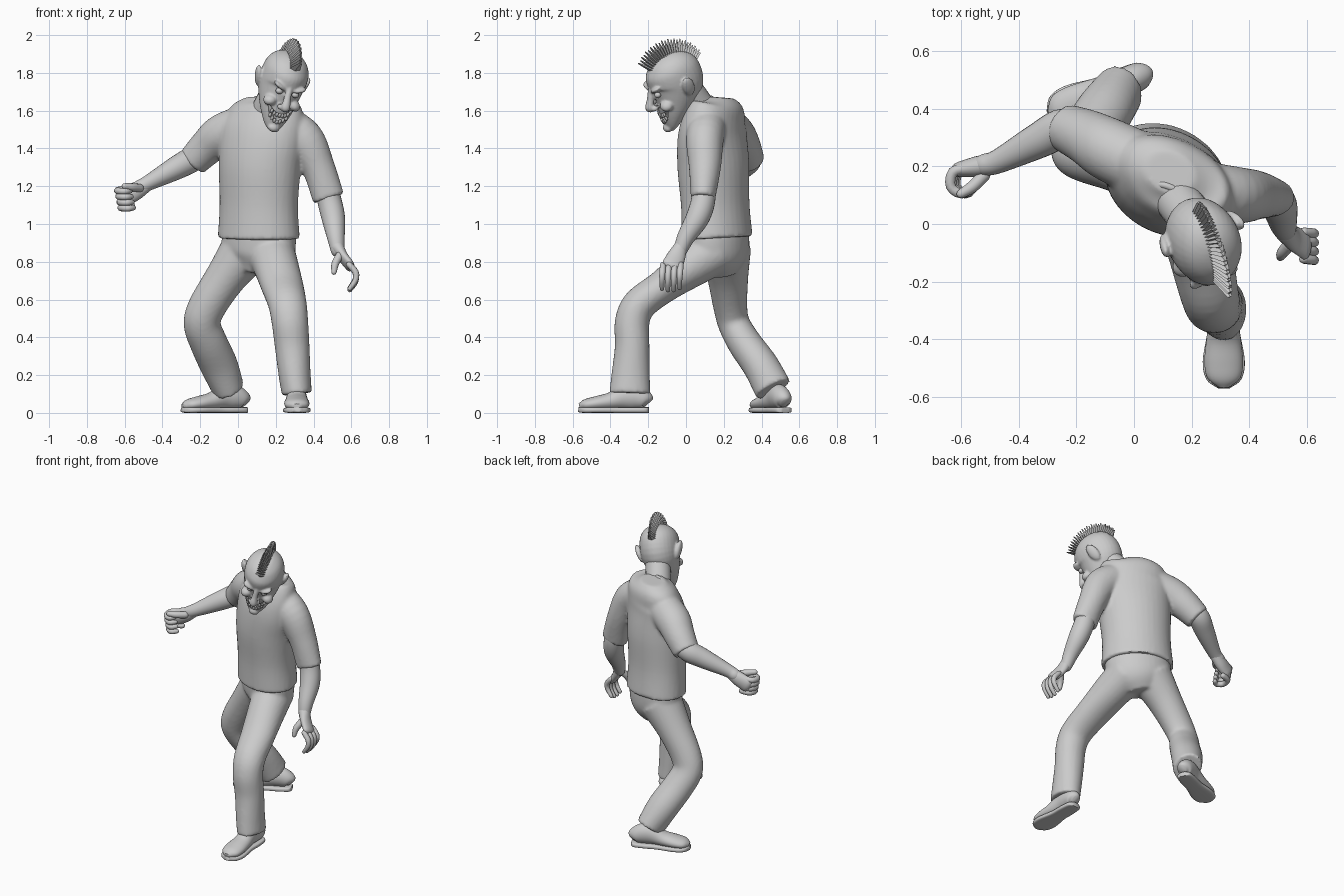
import bpy, bmesh, math
from mathutils import Vector, Matrix

if "Cube" in bpy.data.objects:
    bpy.data.objects.remove(bpy.data.objects["Cube"])

X, Y, Z = Vector((1, 0, 0)), Vector((0, 1, 0)), Vector((0, 0, 1))


def make(name, bm, M=None):
    bmesh.ops.recalc_face_normals(bm, faces=bm.faces)
    if M:
        bm.transform(M)
    me = bpy.data.meshes.new(name)
    bm.to_mesh(me)
    bm.free()
    ob = bpy.data.objects.new(name, me)
    bpy.context.collection.objects.link(ob)
    return ob


def smooth(ob, angle=50):
    bpy.ops.object.select_all(action='DESELECT')
    ob.select_set(True)
    bpy.context.view_layer.objects.active = ob
    bpy.ops.object.shade_smooth_by_angle(angle=math.radians(angle))
    return ob


def tube(name, pts, side=X, n=24, M=None, rounded=False, power=1.0, steps=5):
    """Loft ellipses (x, y, z, ra[, rb]) along a smooth path."""
    pts = [Vector(p if len(p) == 5 else (*p, p[3])) for p in pts]
    ext = [pts[0] * 2 - pts[1]] + pts + [pts[-1] * 2 - pts[-2]]
    rings = []
    for i in range(1, len(ext) - 2):
        a, b, c, d = ext[i - 1:i + 3]
        for k in range(steps):
            t = k / steps
            rings.append(0.5 * (2 * b + (c - a) * t + (2 * a - 5 * b + 4 * c - d) * t * t
                                + (3 * b - a - 3 * c + d) * t ** 3))
    rings.append(pts[-1])
    data = []
    for i, r in enumerate(rings):
        t = (rings[min(i + 1, len(rings) - 1)] - rings[max(i - 1, 0)]).to_3d().normalized()
        data.append((r.to_3d(), t, r[3], r[4]))
    if rounded:
        for end, s in ((0, -1), (-1, 1)):
            p, t, ra, rb = data[end]
            m = min(ra, rb)
            caps = [(p + t * s * m * h, t, ra * f, rb * f) for h, f in ((.5, .86), (.85, .5), (.97, .2))]
            data = data + caps if s > 0 else caps[::-1] + data
    bm = bmesh.new()
    loops = []
    for p, t, ra, rb in data:
        u = (side - t * t.dot(side)).normalized()
        v = t.cross(u)
        loop = []
        for k in range(n):
            c, s = math.cos(math.tau * k / n), math.sin(math.tau * k / n)
            c, s = (math.copysign(abs(q) ** power, q) for q in (c, s))
            loop.append(bm.verts.new(p + u * c * ra + v * s * rb))
        loops.append(loop)
    for a, b in zip(loops, loops[1:]):
        for k in range(n):
            bm.faces.new((a[k], a[(k + 1) % n], b[(k + 1) % n], b[k]))
    bm.faces.new(loops[0])
    bm.faces.new(loops[-1])
    return smooth(make(name, bm, M))


def ball(name, loc, size, tilt=0, M=None):
    bm = bmesh.new()
    L = Matrix.Translation(loc) @ Matrix.Rotation(tilt, 4, 'Y') @ Matrix.Diagonal((*size, 1))
    bmesh.ops.create_uvsphere(bm, u_segments=24, v_segments=14, radius=1, matrix=L)
    return smooth(make(name, bm, M))


def bake(ob):
    dg = bpy.context.evaluated_depsgraph_get()
    me = bpy.data.meshes.new_from_object(ob.evaluated_get(dg))
    ob.modifiers.clear()
    ob.data = me
    return smooth(ob)


def fuse(name, parts, voxel, iters):
    with bpy.context.temp_override(active_object=parts[0], object=parts[0], selected_editable_objects=parts,
                                   selected_objects=parts):
        bpy.ops.object.join()
    ob = parts[0]
    ob.name = name
    r = ob.modifiers.new("remesh", 'REMESH')
    r.mode, r.voxel_size = 'VOXEL', voxel
    s = ob.modifiers.new("smooth", 'SMOOTH')
    s.factor, s.iterations = 0.5, iters
    return bake(ob)


# Shirt: twisted torso plus two sleeves
turn = Vector((.88, -.47, 0))
torso = tube("torso", [(.11, .165, .925, .228, .175), (.11, .155, 1.1, .217, .17), (.115, .145, 1.3, .228, .178),
                       (.125, .14, 1.45, .24, .165), (.13, .155, 1.55, .235, .145), (.125, .175, 1.62, .19, .12),
                       (.125, .18, 1.67, .09, .07)], side=turn, n=36)
sleeve_l = tube("sleeve", [(.22, .12, 1.54, .1), (.345, .10, 1.45, .108, .1), (.425, .1, 1.3, .088, .085),
                           (.48, .09, 1.135, .085, .065)])
sleeve_r = tube("sleeve", [(.06, .19, 1.53, .11), (-.08, .255, 1.475, .11), (-.16, .30, 1.41, .097),
                           (-.24, .335, 1.33, .083)], side=Z)
fuse("shirt", [torso, sleeve_l, sleeve_r], .011, 4)
collar = []
for k in range(25):
    a = math.tau * k / 24
    c = Vector((.15, .065, 1.60)) + Vector((.9, -.35, 0)) * .09 * math.cos(a) \
        + Vector((-.03, .065, .068)) * math.sin(a)
    collar.append((*c, .013))
tube("collar", collar, side=Vector((0, -.7, .7)), n=8, steps=2)

# Trousers: pelvis plus two bent legs
pelvis = tube("pelvis", [(.11, .165, 1.0, .20, .15), (.11, .17, .9, .208, .152), (.10, .175, .82, .19, .14),
                         (.08, .175, .74, .11, .09)], side=turn, n=36)
leg_l = tube("leg", [(.17, .15, .86, .13), (.20, .03, .78, .12, .115), (.235, -.12, .67, .112, .09),
                     (.262, -.245, .575, .102, .09), (.275, -.285, .48, .097, .092), (.287, -.285, .35, .092),
                     (.30, -.293, .2, .085, .102), (.312, -.297, .1, .08, .11)])
leg_r = tube("leg", [(.04, .21, .86, .135), (-.07, .222, .71, .108), (-.165, .235, .56, .1, .09),
                     (-.19, .255, .47, .098, .085), (-.155, .31, .37, .1, .09), (-.10, .395, .25, .1, .095),
                     (-.05, .462, .125, .085, .1)])
fuse("trousers", [pelvis, leg_l, leg_r], .011, 5)

# Shoes: rounded uppers on box-edged soles, built along the foot direction
for label, heel, toe in (("left", (.31, -.195), (.312, -.57)), ("right", (.045, .525), (-.295, .375))):
    h, d = Vector((*heel, 0)), Vector((*toe, 0)) - Vector((*heel, 0))
    across = d.cross(Z).normalized()
    at = lambda s, w, z, hh: (*(h + d * s + Z * z), w, hh)
    tube(label + "_shoe", [at(.01, .02, .05, .03), at(.06, .046, .068, .05), at(.2, .052, .085, .065),
                           at(.36, .052, .083, .063), at(.55, .06, .062, .046), at(.75, .067, .05, .038),
                           at(.9, .058, .042, .03), at(.985, .022, .034, .015)], side=across)
    tube(label + "_sole", [at(0, .022, .015, .015), at(.05, .046, .015, .015), at(.25, .054, .015, .015),
                           at(.45, .055, .015, .015), at(.75, .073, .015, .015), at(.92, .06, .015, .015),
                           at(1, .02, .017, .013)], side=across, power=.5)

# Right arm: raised forearm and fist
tube("right_forearm", [(-.16, .30, 1.40, .06), (-.24, .333, 1.345, .068), (-.33, .29, 1.295, .062),
                       (-.47, .218, 1.22, .042), (-.52, .205, 1.195, .038)], side=Z, rounded=True)
tube("right_palm", [(-.48, .212, 1.21, .036, .034), (-.54, .2, 1.175, .048, .036), (-.6, .19, 1.145, .052, .028)],
     side=Z, rounded=True)
for i in range(4):
    z, o = 1.185 - .03 * i, .006 * i
    tube("right_finger", [(-.58 + o, .195, z, .018), (-.628 + o, .18, z - .005, .019), (-.636 + o, .13, z - .01, .018),
                          (-.60 + o, .105, z - .012, .017), (-.572 + o, .125, z - .01, .014)],
         side=Z, n=10, rounded=True, steps=3)
tube("right_thumb", [(-.52, .17, 1.19, .022), (-.56, .13, 1.195, .021), (-.60, .105, 1.20, .016)],
     side=Z, n=12, rounded=True)

# Left arm: hanging forearm and half-open hand
tube("left_forearm", [(.46, .095, 1.22, .06), (.485, .09, 1.12, .064), (.505, .06, 1.03, .062),
                      (.518, .0, .93, .047), (.527, -.03, .86, .036)], rounded=True)
tube("left_palm", [(.525, -.028, .88, .036), (.553, -.05, .83, .028, .048), (.592, -.073, .78, .024, .055)],
     rounded=True)
for i in range(4):
    y, e = -.028 - .031 * i, (.012, 0, 0, .008)[i]
    tube("left_finger", [(.588, y, .785, .016), (.622, y - .004, .745, .017), (.622, y - .006, .695 + e, .015),
                         (.592, y - .006, .65 + e, .012)], n=10, rounded=True, steps=3)
tube("left_thumb", [(.54, -.07, .835, .022), (.515, -.10, .79, .02), (.508, -.115, .745, .014)], n=12, rounded=True)

# Head frame: nodded, turned and rolled
H = (Matrix.Translation((.235, -.06, 1.75)) @ Matrix.Rotation(math.radians(14), 4, 'Y')
     @ Matrix.Rotation(math.radians(20), 4, 'Z') @ Matrix.Rotation(math.radians(25), 4, 'X'))
tube("neck", [(.135, .13, 1.52, .085), (.155, .08, 1.61, .08), (.2, .02, 1.7, .078)])
parts = [tube("skull", [(0, -.128, -.226, .022, .016), (0, -.115, -.2, .05, .036), (0, -.078, -.14, .083, .075),
                        (0, -.03, -.07, .108, .118), (0, .008, 0, .122, .15), (0, .01, .08, .118, .145),
                        (0, .01, .13, .092, .108), (0, .01, .158, .05, .06), (0, .01, .166, .012, .015)],
              n=32, M=H),
         tube("nose", [(0, -.135, .03, .015), (0, -.16, -.02, .02), (0, -.185, -.055, .024, .02),
                       (0, -.182, -.072, .015, .012)], M=H, rounded=True),
         ball("chin", (0, -.138, -.205), (.034, .026, .024), M=H)]
for s in (-1, 1):
    parts += [ball("ear", (s * .13, .03, -.008), (.018, .034, .06), s * .3, H),
              ball("brow", (s * .05, -.122, .035), (.046, .027, .014), -s * .35, H),
              ball("cheek", (s * .07, -.108, -.065), (.036, .036, .028), s * .4, H),
              ball("nostril", (s * .022, -.162, -.066), (.016, .02, .014), 0, H)]
head = fuse("head", parts, .007, 3)

# Wide grin cut into the face
lip = tube("mouth_cutter", [(-.076, -.122, -.09, .006, .016), (-.045, -.147, -.125, .022, .03),
                            (0, -.163, -.142, .032, .035), (.045, -.147, -.125, .022, .03),
                            (.076, -.122, -.09, .006, .016)], side=Z, M=H)
cut = head.modifiers.new("grin", 'BOOLEAN')
cut.operation, cut.object, cut.solver = 'DIFFERENCE', lip, 'EXACT'
bake(head)
bpy.data.objects.remove(lip)

# Teeth and eyes
for row, rise in ((0, .02), (1, -.022)):
    for k in range(-3, 4):
        x = k * .0155
        ball("tooth", (x, -.147 + 5.5 * x * x, -.142 + 8 * x * x + rise * (1 - abs(k) * .14)),
             (.0085, .007, .013), 0, H)
for s in (-1, 1):
    ball("eye", (s * .046, -.122, .004), (.02, .018, .016), 0, H)

# Mohawk: a fan of diamond-section spikes from nape side to forehead
N = 26
for k in range(N):
    f = k / (N - 1)
    a = math.radians(22 + 104 * f)
    outer = .2 + .04 * math.sin(math.pi * min(f * .62, 1)) + (.006 if k % 2 else 0)
    inner = .135
    bm = bmesh.new()
    bmesh.ops.create_cone(bm, cap_ends=True, segments=4, radius1=.038, radius2=.008, depth=outer - inner,
                          matrix=Matrix.Diagonal((1, .4, 1, 1)))
    L = (Matrix.Translation((0, .008, 0)) @ Matrix.Rotation(a - math.pi / 2, 4, 'X')
         @ Matrix.Translation((0, 0, (inner + outer) / 2)))
    make("hair_spike", bm, H @ L)
